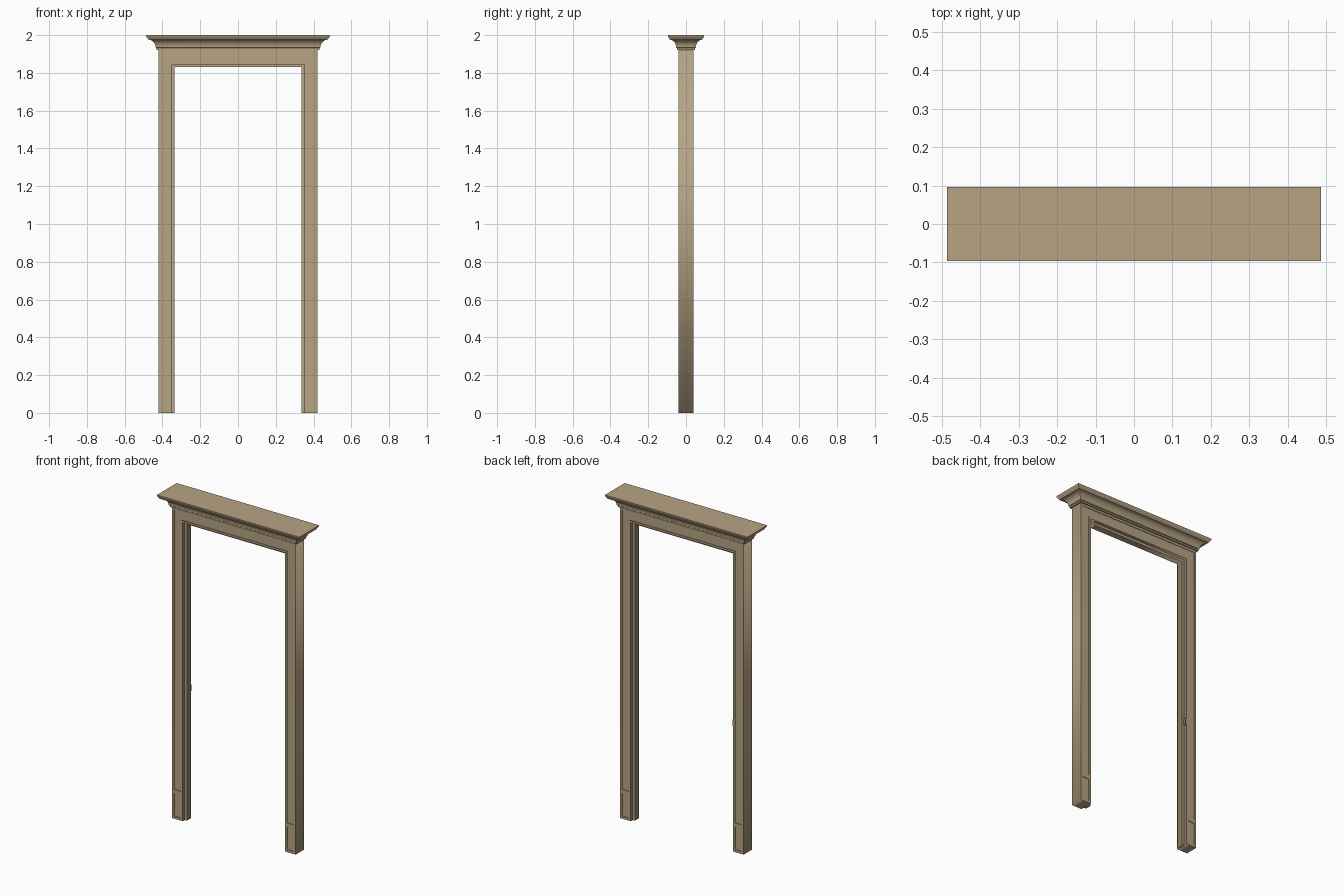
import bpy, bmesh
from math import sin, cos, pi

if "Cube" in bpy.data.objects:
    bpy.data.objects.remove(bpy.data.objects["Cube"])

tan = bpy.data.materials.new("tan_paint")
tan.diffuse_color = (0.47, 0.37, 0.23, 1)
tan.use_nodes = True
tan.node_tree.nodes["Principled BSDF"].inputs["Base Color"].default_value = tan.diffuse_color
metal = bpy.data.materials.new("dark_metal")
metal.diffuse_color = (0.2, 0.17, 0.12, 1)
metal.use_nodes = True
metal.node_tree.nodes["Principled BSDF"].inputs["Base Color"].default_value = metal.diffuse_color

X_OUT, X_IN, HALF_Y = 0.422, 0.35, 0.04
HEAD_Z, TOP_Z = 1.845, 1.924
FACE = 0.004  # depth of the recessed panels


def u_shape(xo, xi, z0, zi, zo):
    """Upside-down U outline, legs on both sides of the opening."""
    return [(-xo, z0), (-xo, zo), (xo, zo), (xo, z0),
            (xi, z0), (xi, zi), (-xi, zi), (-xi, z0)]


def rect(x0, x1, z0, z1):
    return [(x0, z0), (x1, z0), (x1, z1), (x0, z1)]


def slab(name, outlines, y0, y1, mat=tan):
    """Filled outline (later outlines become holes) extruded from y0 to y1."""
    cu = bpy.data.curves.new(name, 'CURVE')
    cu.dimensions = '2D'
    cu.fill_mode = 'BOTH'
    cu.extrude = (y1 - y0) / 2
    for pts in outlines:
        sp = cu.splines.new('POLY')
        sp.points.add(len(pts) - 1)
        for p, (x, z) in zip(sp.points, pts):
            p.co = (x, z, 0, 1)
        sp.use_cyclic_u = True
    cu.materials.append(mat)
    ob = bpy.data.objects.new(name, cu)
    ob.rotation_euler.x = pi / 2
    ob.location.y = (y0 + y1) / 2
    bpy.context.collection.objects.link(ob)
    bpy.ops.object.select_all(action='DESELECT')
    ob.select_set(True)
    bpy.context.view_layer.objects.active = ob
    bpy.ops.object.convert(target='MESH')
    return ob


# Frame core and the door stop inside the opening
outer = u_shape(X_OUT, X_IN, 0, HEAD_Z, TOP_Z)
slab("frame_core", [outer], -HALF_Y + FACE, HALF_Y - FACE)
slab("door_stop", [u_shape(X_IN + 0.005, 0.335, 0, 1.83, HEAD_Z + 0.005)], -0.02, 0.02)

# Casing faces, front and back, with recessed fields and plinth panels
field = u_shape(0.408, 0.362, 0.18, 1.857, 1.908)
plinths = [rect(-0.408, -0.362, 0.015, 0.155), rect(0.362, 0.408, 0.015, 0.155)]
slab("casing_front", [outer, field] + plinths, -HALF_Y, -HALF_Y + FACE)
slab("casing_back", [outer, field] + plinths, HALF_Y - FACE, HALF_Y)

# Strike plate on the left jamb
slab("strike_plate", [rect(-0.352, -0.346, 0.775, 0.815)], 0.021, 0.039, metal)

# Crown moulding: (projection 0..1, height) profile swept round a rectangle
profile = [(0.0, 1.922), (0.14, 1.922), (0.14, 1.931), (0.22, 1.934)]
profile += [(0.22 + 0.6 * (1 - cos(a)), 1.934 + 0.042 * sin(a))
            for a in (i * pi / 20 for i in range(1, 11))]
profile += [(0.86, 1.983), (0.92, 1.986), (0.97, 1.992), (1.0, 1.996), (1.0, 2.0)]

bm = bmesh.new()
rings = []
for t, z in profile:
    hx, hy = X_OUT + 0.065 * t, HALF_Y + 0.0565 * t
    rings.append([bm.verts.new((sx * hx, sy * hy, z))
                  for sx, sy in ((-1, -1), (1, -1), (1, 1), (-1, 1))])
for a, b in zip(rings, rings[1:]):
    for i in range(4):
        j = (i + 1) % 4
        bm.faces.new((a[i], a[j], b[j], b[i]))
bm.faces.new(rings[-1])
bm.faces.new(rings[0][::-1])
bmesh.ops.recalc_face_normals(bm, faces=bm.faces)
me = bpy.data.meshes.new("crown_moulding")
bm.to_mesh(me)
bm.free()
me.materials.append(tan)
crown = bpy.data.objects.new("crown_moulding", me)
bpy.context.collection.objects.link(crown)
bpy.ops.object.select_all(action='DESELECT')
crown.select_set(True)
bpy.context.view_layer.objects.active = crown
bpy.ops.object.shade_smooth_by_angle(angle=0.5)
